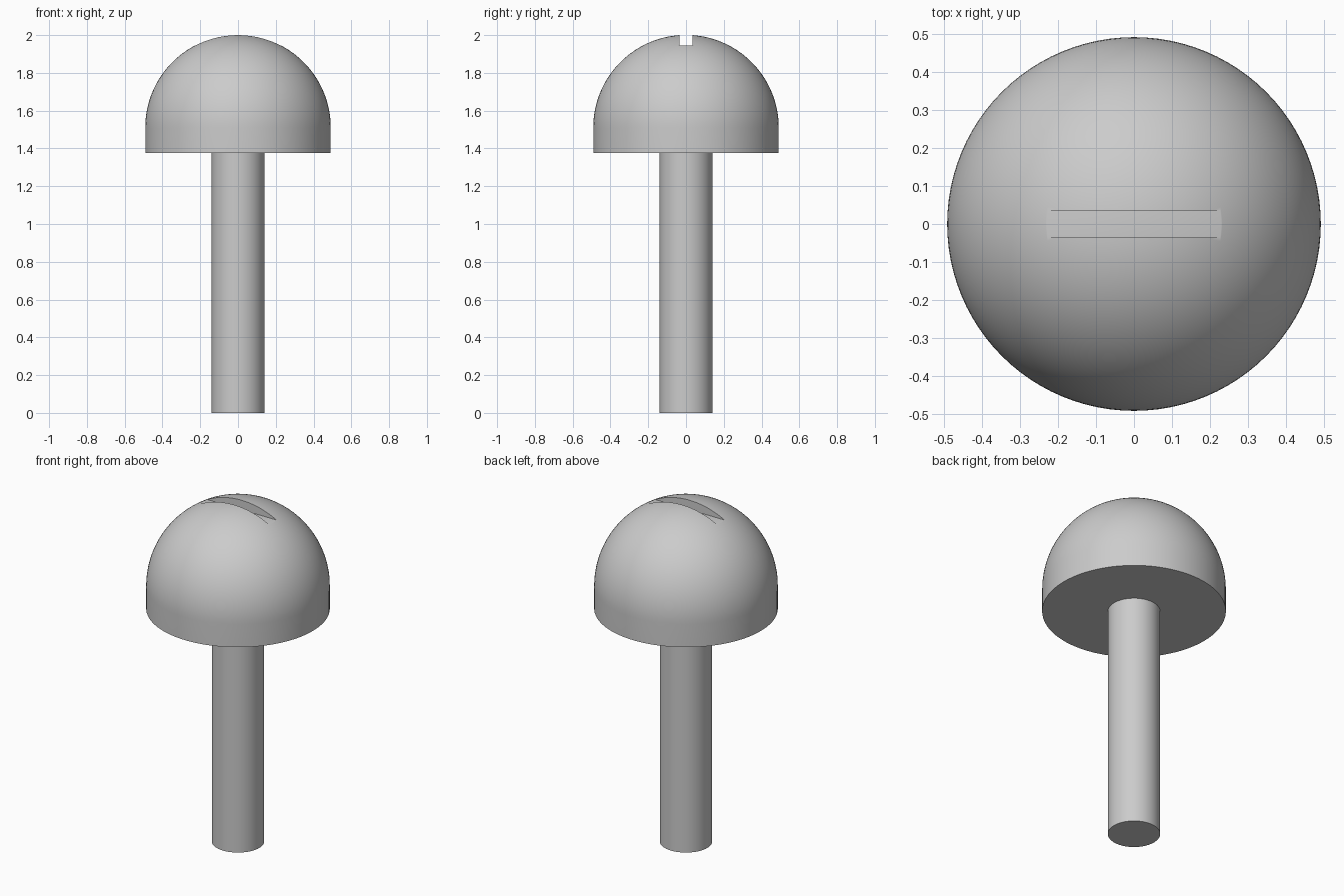
import bpy, bmesh
from math import sin, cos, pi, radians

cube = bpy.data.objects.get("Cube")
if cube:
    bpy.data.objects.remove(cube, do_unlink=True)

HEAD_R, SHAFT_R = 0.491, 0.14
HEAD_BASE, DOME_Z = 1.375, 1.51
SLOT_W, SLOT_FLOOR = 0.07, 1.944

# Plain grey metal
metal = bpy.data.materials.new("grey_metal")
metal.use_nodes = True
grey = (0.6, 0.6, 0.6, 1)
metal.diffuse_color = grey
metal.node_tree.nodes["Principled BSDF"].inputs["Base Color"].default_value = grey


def lathe(name, profile, steps=96):
    """Revolve an (r, z) profile around the z axis."""
    bm = bmesh.new()
    verts = [bm.verts.new((r, 0, z)) for r, z in profile]
    edges = [bm.edges.new(pair) for pair in zip(verts, verts[1:])]
    bmesh.ops.spin(bm, geom=verts + edges, cent=(0, 0, 0), axis=(0, 0, 1),
                   angle=2 * pi, steps=steps, use_merge=True)
    bmesh.ops.remove_doubles(bm, verts=bm.verts, dist=1e-5)
    bmesh.ops.recalc_face_normals(bm, faces=bm.faces)
    mesh = bpy.data.meshes.new(name)
    bm.to_mesh(mesh)
    bm.free()
    mesh.materials.append(metal)
    obj = bpy.data.objects.new(name, mesh)
    bpy.context.collection.objects.link(obj)
    return obj


# Domed head with a short straight skirt, joined to the round shaft
rings = 32
dome = [(HEAD_R * cos(i / rings * pi / 2), DOME_Z + HEAD_R * sin(i / rings * pi / 2))
        for i in range(rings)]
screw = lathe("slotted_screw", [(0, 0), (SHAFT_R, 0), (SHAFT_R, HEAD_BASE),
                                (HEAD_R, HEAD_BASE)] + dome + [(0, DOME_Z + HEAD_R)])

# Straight driver slot across the crown
bpy.ops.mesh.primitive_cube_add(size=1, location=(0, 0, SLOT_FLOOR + 0.1))
cutter = bpy.context.object
cutter.name = "slot_cutter"
cutter.scale = (1.2, SLOT_W, 0.2)
cutter.data.materials.append(metal)
cutter.hide_render = True
cutter.hide_set(True)

slot = screw.modifiers.new("driver_slot", 'BOOLEAN')
slot.operation = 'DIFFERENCE'
slot.solver = 'EXACT'
slot.object = cutter

# Apply the cut, then smooth the round surfaces and keep the rims crisp
bpy.ops.object.select_all(action='DESELECT')
bpy.context.view_layer.objects.active = screw
screw.select_set(True)
bpy.ops.object.modifier_apply(modifier=slot.name)
bpy.data.objects.remove(cutter, do_unlink=True)
bpy.ops.object.shade_smooth_by_angle(angle=radians(30))
